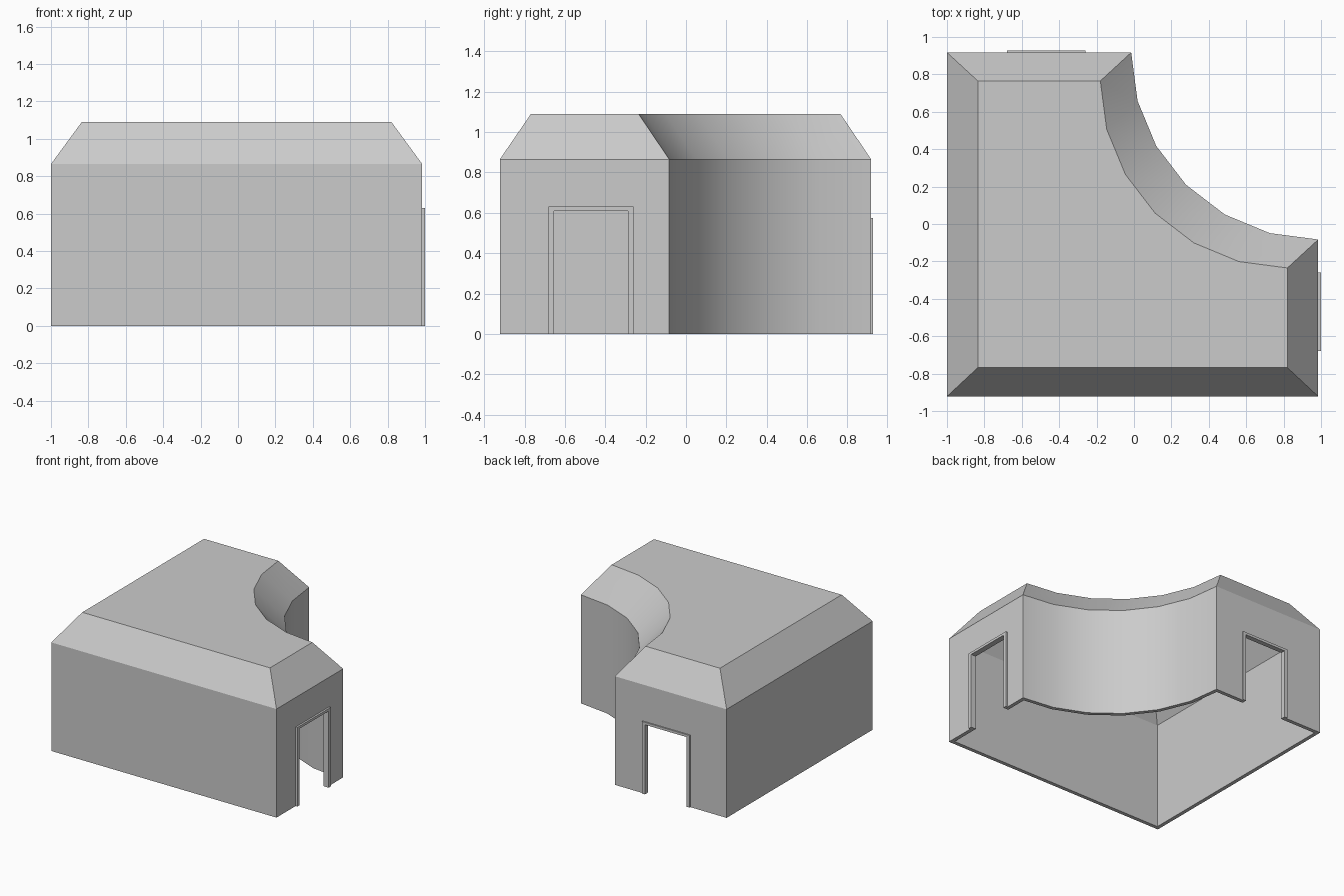
import bpy, bmesh
from math import sin, cos, pi
from mathutils import Vector

if "Cube" in bpy.data.objects:
    bpy.data.objects.remove(bpy.data.objects["Cube"])

WALL = 0.03
EAVE, TOP = 0.865, 1.09


def outline(x0, y0, x1, y1, r, z):
    """Rectangle whose back right corner is scooped out by a six-sided arc."""
    pts = [(x0, y0), (x1, y0)]
    for i in range(7):
        a = i * pi / 12
        pts.append((x1 - r * sin(a), y1 - r * cos(a)))
    pts.append((x0, y1))
    return [Vector((x, y, z)) for x, y in pts]


def make_object(name, bm):
    bmesh.ops.recalc_face_normals(bm, faces=bm.faces)
    me = bpy.data.meshes.new(name)
    bm.to_mesh(me)
    bm.free()
    ob = bpy.data.objects.new(name, me)
    bpy.context.collection.objects.link(ob)
    return ob


def extruded(name, pts, offset):
    """Solid prism from a planar profile."""
    bm = bmesh.new()
    face = bm.faces.new([bm.verts.new(p) for p in pts])
    ext = bmesh.ops.extrude_face_region(bm, geom=[face], use_keep_orig=True)
    verts = [g for g in ext["geom"] if isinstance(g, bmesh.types.BMVert)]
    bmesh.ops.translate(bm, verts=verts, vec=offset)
    return make_object(name, bm)


# Building shell: vertical walls, sloped roof band and flat roof
rings = [outline(-1, -0.922, 0.985, 0.917, 1.0, 0),
         outline(-1, -0.922, 0.985, 0.917, 1.0, EAVE),
         outline(-0.835, -0.768, 0.82, 0.765, 1.0, TOP)]
bm = bmesh.new()
loops = [[bm.verts.new(p) for p in ring] for ring in rings]
n = len(loops[0])
for low, high in zip(loops, loops[1:]):
    for i in range(n):
        j = (i + 1) % n
        bm.faces.new((low[i], low[j], high[j], high[i]))
bm.faces.new(loops[-1])
building = make_object("building_shell", bm)
# outward normals, so the thickness grows inwards
if max(building.data.polygons, key=lambda p: p.center.z).normal.z < 0:
    building.data.flip_normals()
solid = building.modifiers.new("thickness", "SOLIDIFY")
solid.thickness = WALL
solid.offset = -1
solid.use_even_offset = True


# Doorways: a through opening plus a slightly raised U-shaped frame
def doorway(name, place, out, a0, a1, h, trim, proud):
    i0, i1, hi = a0 + trim, a1 - trim, h - 0.02
    hole = [(i0, -0.1), (i1, -0.1), (i1, hi), (i0, hi)]
    cutter = extruded(name + "_cutter", [place(a, z) - out * 0.1 for a, z in hole], out * 0.2)
    cutter.hide_render = True
    cut = building.modifiers.new(name, "BOOLEAN")
    cut.operation = "DIFFERENCE"
    cut.solver = "EXACT"
    cut.object = cutter
    u = [(a0, 0), (i0, 0), (i0, hi), (i1, hi), (i1, 0), (a1, 0), (a1, h), (a0, h)]
    extruded(name + "_frame", [place(a, z) for a, z in u], out * proud)
    return cutter


cutters = [
    doorway("right_door", lambda a, z: Vector((0.985, a, z)), Vector((1, 0, 0)),
            -0.68, -0.26, 0.63, 0.027, 0.015),
    doorway("back_door", lambda a, z: Vector((a, 0.917, z)), Vector((0, 1, 0)),
            -0.68, -0.26, 0.575, 0.027, 0.01),
]

# Apply the cuts, then smooth only the curved wall
bpy.context.view_layer.objects.active = building
building.select_set(True)
for m in list(building.modifiers):
    bpy.ops.object.modifier_apply(modifier=m.name)
for c in cutters:
    bpy.data.objects.remove(c)
bpy.ops.object.shade_smooth_by_angle(angle=pi / 9)
